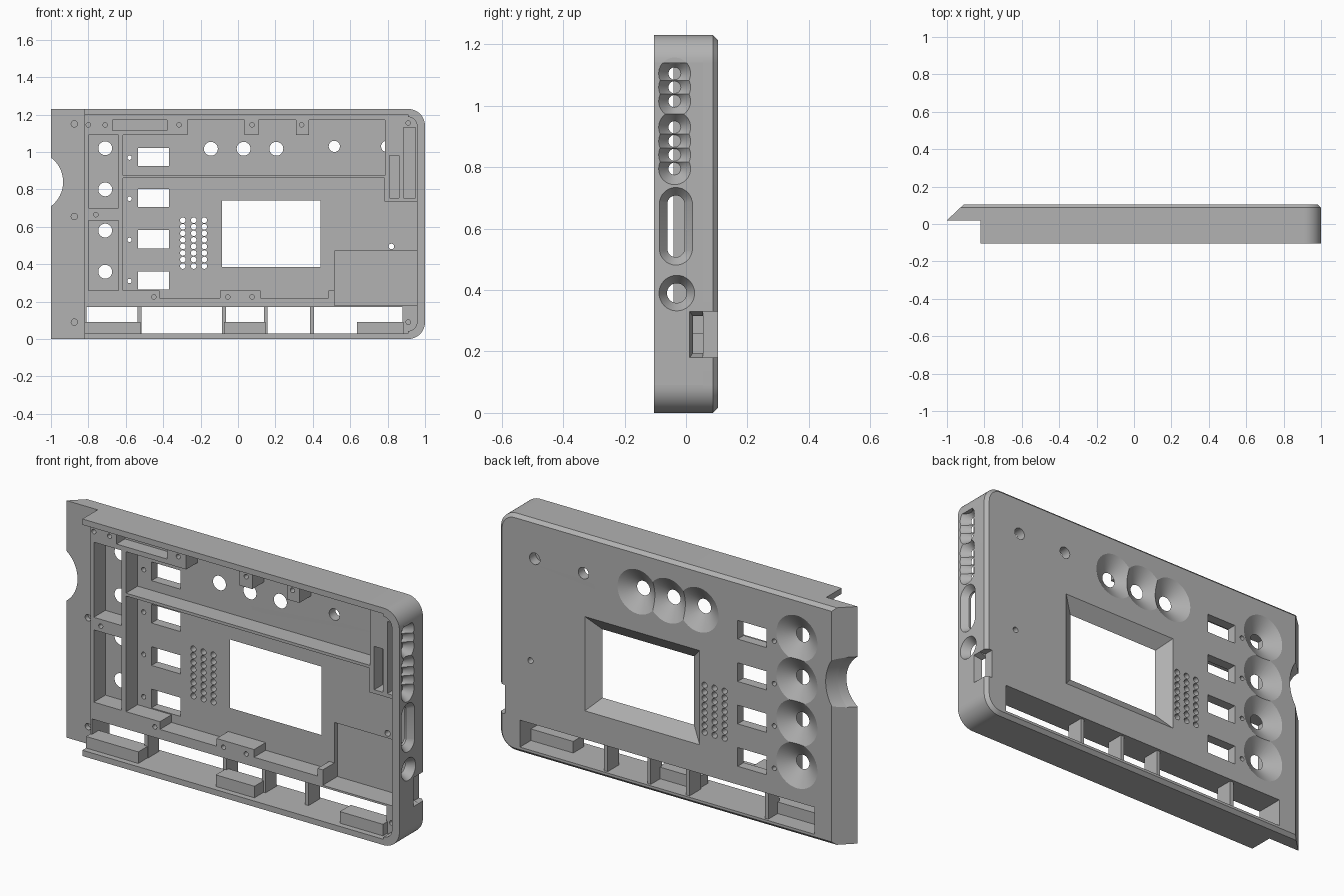
import bpy, bmesh
from math import radians, sin, cos, acos, sqrt, pi
from mathutils import Vector

if "Cube" in bpy.data.objects:
    bpy.data.objects.remove(bpy.data.objects["Cube"], do_unlink=True)

grey = bpy.data.materials.new("plain grey")
grey.use_nodes = True
grey.diffuse_color = (0.45, 0.45, 0.45, 1)
grey.node_tree.nodes["Principled BSDF"].inputs["Base Color"].default_value = grey.diffuse_color

# Depth levels along y, overall height, and inner face of the right wall
FRONT, SHELF, STEP, FLOOR, EDGE, BACK = -0.105, -0.04, 0.02, 0.055, 0.088, 0.105
TOP, LEFT, WALL = 1.23, -0.82, 0.957
parts = []


def solid(name, rings, through=(), blind=(), chains=(), axis=(0, 1, 0)):
    """Closed part lofted through rings, with through holes, blind holes and cone chains."""
    bm = bmesh.new()

    def band(a, b):
        va, vb = [[bm.verts.new(p) for p in ring] for ring in (a, b)]
        for i in range(len(va)):
            bm.faces.new((va[i - 1], va[i], vb[i], vb[i - 1]))

    for stack in [rings, *through, *blind]:
        for a, b in zip(stack, stack[1:]):
            band(a, b)
    first = [rings[0]] + [h[0] for h in [*through, *blind]]
    last = [rings[-1]] + [h[-1] for h in through]
    for border, cones in chains:
        last.append(border)
        for wide, narrow in cones:
            band(wide, narrow)
            first.append(narrow)
    for loops in [first, last] + [[h[-1]] for h in blind]:
        edges = []
        for loop in loops:
            vs = [bm.verts.new(p) for p in loop]
            edges += [bm.edges.new((vs[i - 1], vs[i])) for i in range(len(vs))]
        bmesh.ops.triangle_fill(bm, use_beauty=False, edges=edges, normal=Vector(axis))
    bmesh.ops.remove_doubles(bm, verts=bm.verts[:], dist=0.00001)
    bmesh.ops.recalc_face_normals(bm, faces=bm.faces[:])
    me = bpy.data.meshes.new(name)
    bm.to_mesh(me)
    bm.free()
    me.materials.append(grey)
    ob = bpy.data.objects.new(name, me)
    bpy.context.collection.objects.link(ob)
    parts.append(ob)


def at(y, pts):
    return [(x, y, z) for x, z in pts]


def extrude(pts, y0, y1):
    return [at(y0, pts), at(y1, pts)]


def rect(x0, x1, z0, z1):
    return [(x0, z0), (x1, z0), (x1, z1), (x0, z1)]


def circle(x, z, r, n=16):
    return [(x + r * cos(2 * pi * i / n), z + r * sin(2 * pi * i / n)) for i in range(n)]


def corner(r, top=False):
    """Quarter arc of a right-hand corner, running upwards."""
    z, start = (TOP - 0.09, 0) if top else (0.09, -pi / 2)
    return [(0.91 + r * cos(start + i * pi / 24), z + r * sin(start + i * pi / 24)) for i in range(13)]


def chain(place, centres, big, small):
    """Row of countersinks that run into each other; returns the joint border and the cones."""
    halves = [9] + [(b - a) / 2 for a, b in zip(centres, centres[1:])] + [9]
    right, left, cones = [], [], []
    for c, down, up in zip(centres, halves, halves[1:]):
        turns = {2 * pi * i / 48 for i in range(48)}
        if up < big:
            turns |= {acos(up / big), 2 * pi - acos(up / big)}
        if down < big:
            turns |= {pi - acos(down / big), pi + acos(down / big)}
        wide, narrow, side = [], [], []
        for t in sorted(turns):
            s, q = sin(t), cos(t)
            reach = big if abs(q) < 1e-6 else up / q if q > 0 else down / -q
            r = min(big, reach)
            wide.append(place(s * r, c + q * r, (big - r) / (big - small)))
            narrow.append(place(s * small, c + q * small, 1))
            if r > big - 1e-6:
                (side if t <= pi else left).append(wide[-1])
        right = side + right
        cones.append((wide, narrow))
    border = []
    for p in right + left:
        if not border or (Vector(p) - Vector(border[-1])).length > 1e-5:
            border.append(p)
    return border, cones


def left_edge(y, inset=0):
    """Slanted outer edge of the flange with its flared finger notch."""
    x, r = -1 + (y - STEP) * 1.06, 0.1625 + (y - STEP) * 0.7
    a = acos((x + 1.0975) / r)
    arc = [(-1.0975 + r * cos(a * (1 - i / 10)), 0.84 + r * sin(a * (1 - i / 10))) for i in range(21)]
    return [(x, TOP - inset)] + arc + [(x, inset)]


def plate_ring(y, inset=0):
    """Outline of the back plate, with the port notch on the right."""
    x = 1 - inset
    port = [(x, 0.18), (0.965, 0.18), (0.965, 0.33), (x, 0.33)]
    return at(y, corner(0.09 - inset) + port + corner(0.09 - inset, True) + left_edge(y, inset))


# Back plate: display, small windows, indicators, speaker grid, dials
opening = rect(-0.81, 0.88, 0.03, 0.17)
holes = [opening, circle(0.515, 1.03, 0.03, 32), circle(0.795, 1.03, 0.03, 32), circle(0.82, 0.495, 0.015)]
for i in range(4):
    z = 0.265 + 0.22 * i
    holes += [rect(-0.535, -0.37, z, z + 0.097), circle(-0.58, z + 0.045, 0.012)]
for x in (-0.295, -0.237, -0.18):
    holes += [circle(x, 0.39 + 0.035 * row, 0.015) for row in range(8)]
display = [at(FLOOR, rect(-0.085, 0.44, 0.385, 0.74)), at(BACK, rect(-0.152, 0.507, 0.318, 0.807))]
depth = BACK - FLOOR
side_dials = chain(lambda u, v, f: (-0.71 + u, BACK - depth * f, v),
                   [0.36 + 0.22 * i for i in range(4)], 0.118, 0.037)
top_dials = chain(lambda u, v, f: (v, BACK - depth * f, 1.017 + u),
                  [-0.145 + 0.175 * i for i in range(3)], 0.115, 0.037)
solid("back_plate", [plate_ring(FLOOR), plate_ring(EDGE), plate_ring(BACK, 0.017)],
      through=[extrude(h, FLOOR, BACK) for h in holes] + [display],
      blind=[extrude(rect(0.515, WALL, 0.18, 0.47), FLOOR, 0.08)],
      chains=[side_dials, top_dials])

# Left flange with screw holes
strip = [(LEFT, 0), (LEFT, TOP)]
solid("left_flange", [at(y, strip + left_edge(y)) for y in (STEP, FLOOR)],
      blind=[extrude(circle(-0.875, z, 0.017), STEP, 0.045) for z in (0.09, 0.655, 1.15)])

# Inner shelf: the main bay is part of its outline, other bays are holes
main_bay = [(0.515, 0.18), (0.515, 0.26), (0.485, 0.26), (0.485, 0.22), (0.12, 0.22), (0.12, 0.26),
            (-0.095, 0.26), (-0.095, 0.22), (-0.42, 0.22), (-0.42, 0.26), (-0.615, 0.26),
            (-0.615, 0.86), (0.783, 0.86), (0.783, 0.735)]
upper_bay = [(-0.615, 0.875), (0.787, 0.875), (0.787, 1.17), (0.38, 1.17), (0.38, 1.09), (0.31, 1.09),
             (0.31, 1.17), (0.11, 1.17), (0.11, 1.09), (0.035, 1.09), (0.035, 1.17),
             (-0.27, 1.17), (-0.27, 1.09), (-0.615, 1.09)]
shelf_outline = ([(LEFT, 0)] + corner(0.09) + [(WALL, 0.09), (WALL, 0.18)] + main_bay
                 + [(WALL, 0.735), (WALL, TOP - 0.09)] + corner(0.09, True) + [(LEFT, TOP)])
bays = [opening, upper_bay, rect(-0.8, -0.64, 0.7, 1.09), rect(-0.8, -0.64, 0.26, 0.635)]
slots = [rect(0.885, 0.95, 0.755, 1.13), rect(0.81, 0.86, 0.755, 0.98), rect(-0.67, -0.38, 1.115, 1.17)]
screws = [(x, 1.145) for x in (-0.8, -0.71, -0.315, 0.075, 0.34)]
screws += [(x, 0.225) for x in (-0.45, -0.055, 0.075)]
screws += [(0.91, 1.155), (0.91, 0.09), (-0.76, 0.665)]
solid("inner_shelf", extrude(shelf_outline, SHELF, FLOOR),
      through=[extrude(b, SHELF, FLOOR) for b in bays],
      blind=[extrude(s, SHELF, 0.03) for s in slots]
      + [extrude(circle(x, z, 0.012), SHELF, 0.02) for x, z in screws])

# Front rim along the bottom, mirrored to the top
rim = [(LEFT, 0)] + corner(0.09) + corner(WALL - 0.91)[::-1] + [(0.91, 0.03), (LEFT, 0.03)]
solid("bottom_rim", extrude(rim, FRONT, SHELF))
solid("top_rim", extrude([(x, TOP - z) for x, z in rim], FRONT, SHELF))


# Right wall: sockets, slider slot, round jack and port notch
def wall_ring(x, y, z0, z1):
    pts = [(FRONT, 0.09), (FLOOR, 0.09), (FLOOR, z0), (y, z0), (y, z1), (FLOOR, z1),
           (FLOOR, TOP - 0.09), (FRONT, TOP - 0.09)]
    return [(x, *p) for p in pts]


def slider(x, r):
    turns = [(i + 0.5) * pi / 12 for i in range(24)]
    return [(x, -0.033 + r * cos(t), (0.68 if t < pi else 0.535) + r * sin(t)) for t in turns]


def jack(x, r):
    return [(x, *p) for p in circle(-0.03, 0.39, r, 32)]


sockets = chain(lambda u, v, f: (1 - (1 - WALL) * f, -0.037 + u, v),
                [0.795, 0.84, 0.885, 0.93, 1.015, 1.06, 1.105], 0.052, 0.02)
solid("right_wall", [wall_ring(WALL, 0.022, 0.195, 0.315), wall_ring(1, 0.012, 0.18, 0.33)],
      through=[[slider(WALL, 0.028), slider(0.968, 0.028), slider(1, 0.054)],
               [jack(WALL, 0.032), jack(1, 0.058)]],
      chains=[sockets], axis=(1, 0, 0))

# Dividers and support blocks in the bottom opening
for x in (-0.527, -0.075, 0.148, 0.395):
    solid("bottom_divider", extrude(rect(x - 0.01, x + 0.01, 0.02, 0.18), 0, 0.092))
for x0, x1 in ((LEFT, -0.52), (-0.075, 0.147), (0.637, 0.885)):
    solid("support_block", extrude(rect(x0, x1, 0.025, 0.09), -0.075, 0.015))

# Smooth round walls, keep edges crisp
for ob in parts:
    ob.select_set(True)
bpy.context.view_layer.objects.active = parts[0]
bpy.ops.object.shade_smooth_by_angle(angle=radians(25))
